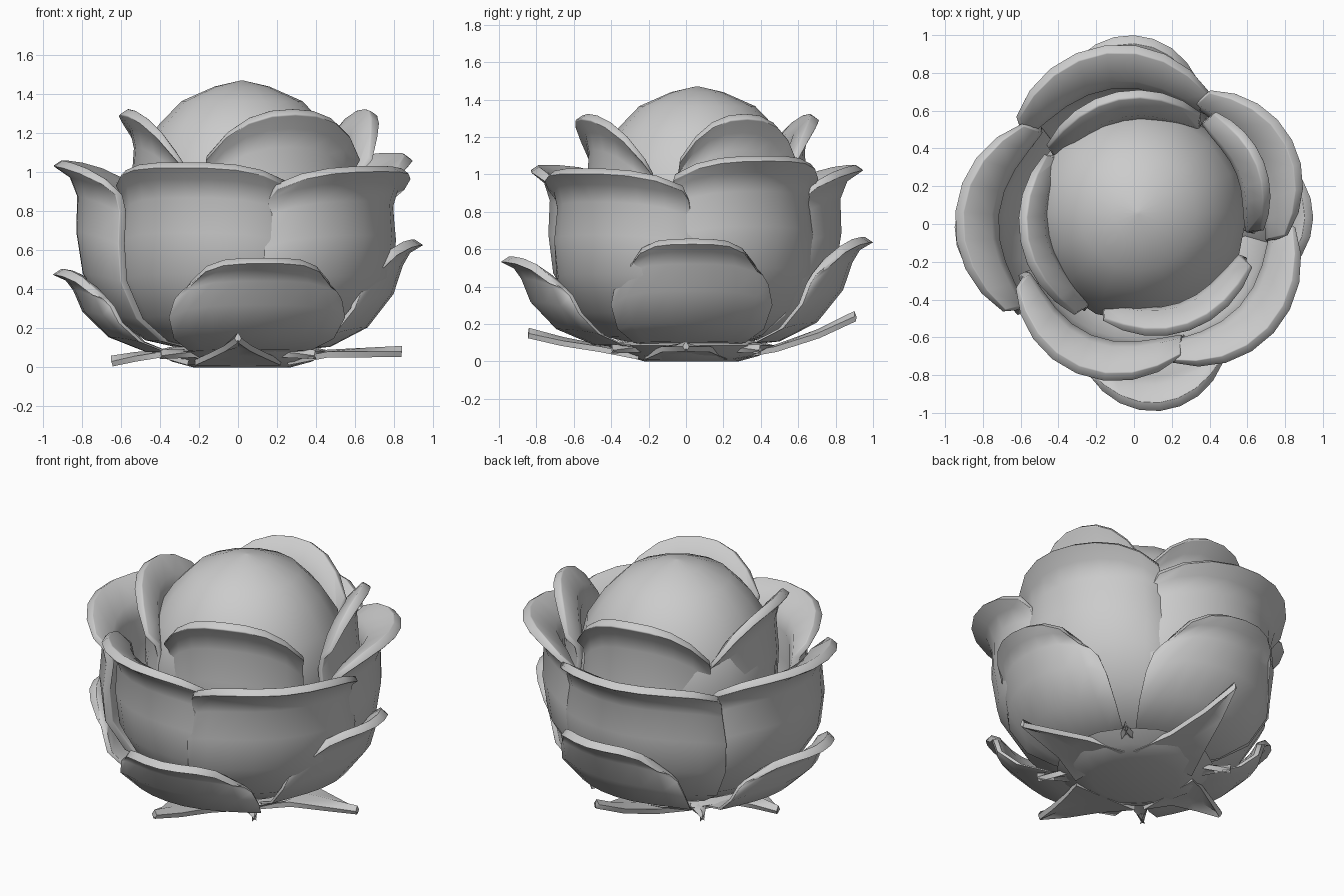
import bpy
from math import sin, cos, radians, pi

if "Cube" in bpy.data.objects:
    bpy.data.objects.remove(bpy.data.objects["Cube"])


def make(name, verts, faces, thickness=0.0, bevel=0.0, angle=50):
    me = bpy.data.meshes.new(name)
    me.from_pydata(verts, [], faces)
    me.update()
    ob = bpy.data.objects.new(name, me)
    bpy.context.collection.objects.link(ob)
    bpy.ops.object.select_all(action='DESELECT')
    ob.select_set(True)
    bpy.context.view_layer.objects.active = ob
    if thickness:
        m = ob.modifiers.new("thickness", 'SOLIDIFY')
        m.thickness = thickness
        m.offset = -1
        bpy.ops.object.modifier_apply(modifier=m.name)
    if bevel:
        m = ob.modifiers.new("rolled_rim", 'BEVEL')
        m.width = bevel
        m.segments = 2
        m.limit_method = 'ANGLE'
        m.angle_limit = radians(55)
        bpy.ops.object.modifier_apply(modifier=m.name)
    bpy.ops.object.shade_smooth_by_angle(angle=radians(angle))
    return ob


def lathe(name, profile, centre, n):
    # profile runs bottom to top; both ends are closed with one face
    verts = [(centre[0] + r * cos(2 * pi * i / n), centre[1] + r * sin(2 * pi * i / n), z)
             for r, z in profile for i in range(n)]
    faces = [(j * n + i, j * n + (i + 1) % n, (j + 1) * n + (i + 1) % n, (j + 1) * n + i)
             for j in range(len(profile) - 1) for i in range(n)]
    last = (len(profile) - 1) * n
    faces += [tuple(reversed(range(n))), tuple(range(last, last + n))]
    return make(name, verts, faces)


def petal(name, profile, widths, deg, half, reach, top, drop, power, pull,
          centre=(0, 0), body=0.1, tilt=0.02, cols=8):
    # curved shell: profile is (radius, height) as fractions of reach and top;
    # the outer skin goes up, the inner skin comes back down, thin at the sides
    rows, n = len(profile), cols + 1
    z0 = profile[0][1] * top
    verts = []
    for j in list(range(rows)) + list(reversed(range(rows))):
        inside = len(verts) >= rows * n
        v = j / (rows - 1)
        lip = j == rows - 1
        r, z = profile[j]
        for i in range(n):
            u = 2 * i / cols - 1
            a = radians(deg + half * u * widths[j])
            rr = r * reach * (1 - pull * v * u * u + tilt * u)
            zz = z0 + (z * top - z0) * (1 - drop * abs(u) ** power)
            if inside:
                rr -= (0.045 if lip else body) * (1 - 0.6 * u ** 4)
                zz += 0.03 if lip else 0
            verts.append((centre[0] + rr * cos(a), centre[1] + rr * sin(a), zz))
    m = 2 * rows
    faces = [(j * n + i, j * n + i + 1, (j + 1) % m * n + i + 1, (j + 1) % m * n + i)
             for j in range(m) for i in range(cols)]
    for j in range(rows - 1):   # side edges
        k = m - 1 - j
        faces.append((j * n, (j + 1) * n, (k - 1) * n, k * n))
        faces.append((j * n + cols, k * n + cols, (k - 1) * n + cols, (j + 1) * n + cols))
    return make(name, verts, faces, 0, 0.012)


# closed bud in the middle
lathe("bud", [(0.2, 0.12), (0.47, 0.35), (0.57, 0.65), (0.58, 0.88), (0.53, 1.08),
              (0.43, 1.24), (0.31, 1.365), (0.14, 1.44), (0.01, 1.47)], (0.02, 0.06), 16)

# tall inner petals
inner = [(0.3, 0.08), (0.72, 0.22), (0.88, 0.45), (0.9, 0.7), (0.88, 0.85), (0.91, 0.92), (1.0, 0.975)]
for i, (deg, half, reach) in enumerate([(103, 45, 0.67), (192, 46, 0.68), (291, 46, 0.66), (24, 34, 0.69)]):
    petal(f"inner_petal_{i + 1}", inner, [0.8, 0.9, 1, 1, 1, 0.98, 0.93],
          deg, half, reach, 1.33, 0.2, 2.4, 0.06, (0.06, 0.05), 0.08)

# wide middle petals
middle = [(0.25, 0.08), (0.5, 0.13), (0.7, 0.25), (0.84, 0.45), (0.875, 0.65),
          (0.87, 0.82), (0.91, 0.91), (1.0, 0.965)]
for i, (deg, half, reach, top, tilt) in enumerate([
        (99, 42, 0.96, 1.06, 0.02), (176, 41, 0.95, 1.07, 0.02), (249, 44, 0.85, 1.06, 0.02),
        (322, 40, 0.94, 1.04, 0.05), (28, 35, 0.95, 1.11, 0)]):
    petal(f"middle_petal_{i + 1}", middle, [0.85, 0.92, 1, 1.03, 1.03, 1, 0.98, 0.92],
          deg, half, reach, top, 0.1, 3, 0.14, (0, 0), 0.11, tilt)

# low open petals
low = [(0.25, 0.12), (0.5, 0.16), (0.7, 0.31), (0.84, 0.57), (0.89, 0.79), (0.93, 0.89), (1.0, 0.95)]
for i, (deg, half, reach, top) in enumerate([(-82, 32, 1.0, 0.56), (2, 32, 0.95, 0.66),
                                             (90, 31, 1.0, 0.67), (181, 31, 0.95, 0.5)]):
    petal(f"low_petal_{i + 1}", low, [1.25, 1.25, 1.2, 1.12, 1.02, 0.92, 0.78],
          deg, half, reach, top, 0.25, 3.5, 0.15, (0, 0), 0.07)

# cup under the flower
lathe("base_cup", [(0.25, 0), (0.36, 0.03), (0.45, 0.085), (0.3, 0.12)], (0.02, 0.03), 16)


# pointed sepals: long ones on the axes, short ones between
def sepal(name, deg, length, tip_z, width):
    c, s = cos(radians(deg)), sin(radians(deg))
    verts, run = [], length - 0.25
    for f, w, z in [(0, 1, 0.04), (0.35, 0.6, 0.08), (0.7, 0.32, 0.08 + (tip_z - 0.08) * 0.45), (1, 0.08, tip_z)]:
        r = 0.25 + run * f
        for t in (-1, 0, 1):
            y = t * w * width
            verts.append((r * c - y * s, r * s + y * c, z + (0.03 * f if t == 0 else 0)))
    faces = [(j * 3 + i, (j + 1) * 3 + i, (j + 1) * 3 + i + 1, j * 3 + i + 1)
             for j in range(3) for i in range(2)]
    make(name, verts, faces, 0.03)


for i, (deg, length, tip_z) in enumerate([(0, 0.84, 0.08), (90, 0.9, 0.24), (180, 0.65, 0.03), (270, 0.84, 0.15)]):
    sepal(f"long_sepal_{i + 1}", deg, length, tip_z, 0.22)
    sepal(f"short_sepal_{i + 1}", deg + 45, 0.56, 0.06, 0.1)
